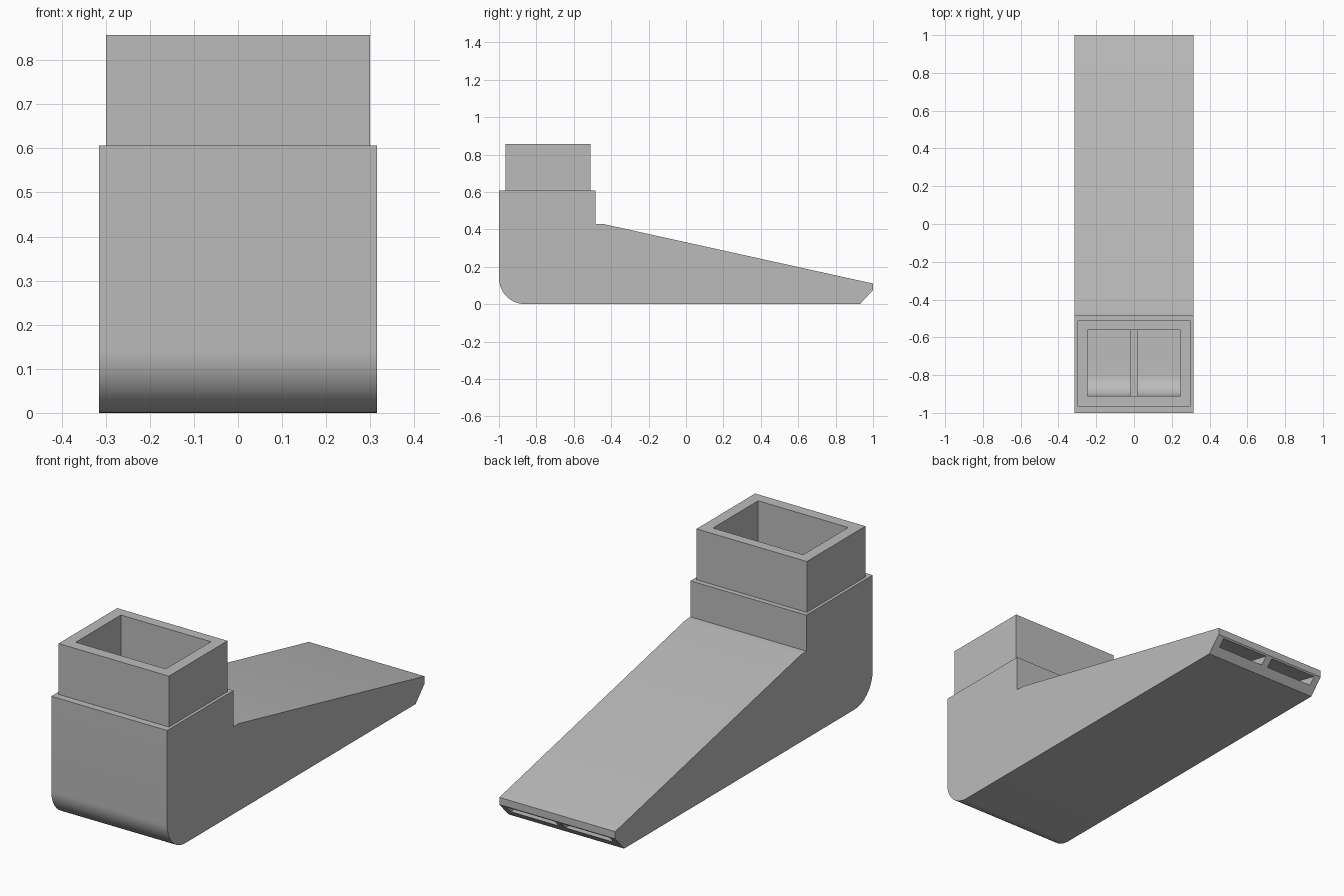
import bpy
import bmesh
import math

if "Cube" in bpy.data.objects:
    bpy.data.objects.remove(bpy.data.objects["Cube"], do_unlink=True)

GREY = (0.5, 0.5, 0.5, 1.0)
grey = bpy.data.materials.new("plain grey")
grey.use_nodes = True
grey.diffuse_color = GREY
grey.node_tree.nodes["Principled BSDF"].inputs["Base Color"].default_value = GREY


def arc(cy, cz, radius, steps=16):
    """Quarter round from the underside up to the front wall."""
    angles = [math.pi / 2 * i / steps for i in range(steps + 1)]
    return [(cy - radius * math.sin(a), cz - radius * math.cos(a)) for a in angles]


def prism(name, profile, x0, x1):
    """Extrude a (y, z) profile along x; x0 and x1 may be functions of y."""
    bm = bmesh.new()
    ends = []
    for x in (x0, x1):
        side = x if callable(x) else (lambda y, v=x: v)
        ends.append([bm.verts.new((side(y), y, z)) for y, z in profile])
    bm.faces.new(ends[0])
    bm.faces.new(ends[1][::-1])
    n = len(profile)
    for i in range(n):
        j = (i + 1) % n
        bm.faces.new((ends[0][j], ends[0][i], ends[1][i], ends[1][j]))
    bmesh.ops.recalc_face_normals(bm, faces=bm.faces)
    mesh = bpy.data.meshes.new(name)
    bm.to_mesh(mesh)
    bm.free()
    mesh.materials.append(grey)
    obj = bpy.data.objects.new(name, mesh)
    bpy.context.collection.objects.link(obj)
    return obj


def activate(obj):
    bpy.ops.object.select_all(action='DESELECT')
    obj.select_set(True)
    bpy.context.view_layer.objects.active = obj


def cut(obj, cutter):
    mod = obj.modifiers.new("cut", 'BOOLEAN')
    mod.operation = 'DIFFERENCE'
    mod.solver = 'EXACT'
    mod.object = cutter
    activate(obj)
    bpy.ops.object.modifier_apply(modifier=mod.name)
    bpy.data.objects.remove(cutter, do_unlink=True)


def rect(y0, y1, z0, z1):
    return [(y0, z0), (y1, z0), (y1, z1), (y0, z1)]


# Body: upright inlet with a long sloping foot
outer = [(-1, 0.607), (-0.485, 0.607), (-0.485, 0.43), (-0.44, 0.428),
         (1, 0.11), (1, 0.075), (0.93, 0)] + arc(-0.86, 0.14, 0.14)
body = prism("nozzle_body", outer, -0.315, 0.315)

# Two channels, leaving a central divider and widening to the outlet
inner = [(-0.91, 0.7), (-0.56, 0.7), (-0.56, 0.41), (1.1, 0.045),
         (1.1, 0.035), (-0.56, 0.035)] + arc(-0.80, 0.145, 0.11)


def channel_side(sign):
    return lambda y: sign * (0.245 + 0.035 * max(0, y + 0.56) / 1.56)


for sign in (-1, 1):
    cut(body, prism("channel_cutter", inner, sign * 0.018, channel_side(sign)))

# Collar: open rectangular socket on the inlet
collar = prism("inlet_collar", rect(-0.965, -0.51, 0.605, 0.857), -0.3, 0.3)
cut(collar, prism("socket_cutter", rect(-0.91, -0.56, 0.5, 1), -0.245, 0.245))

for part in (body, collar):
    activate(part)
    bpy.ops.object.shade_smooth_by_angle(angle=math.radians(30))
